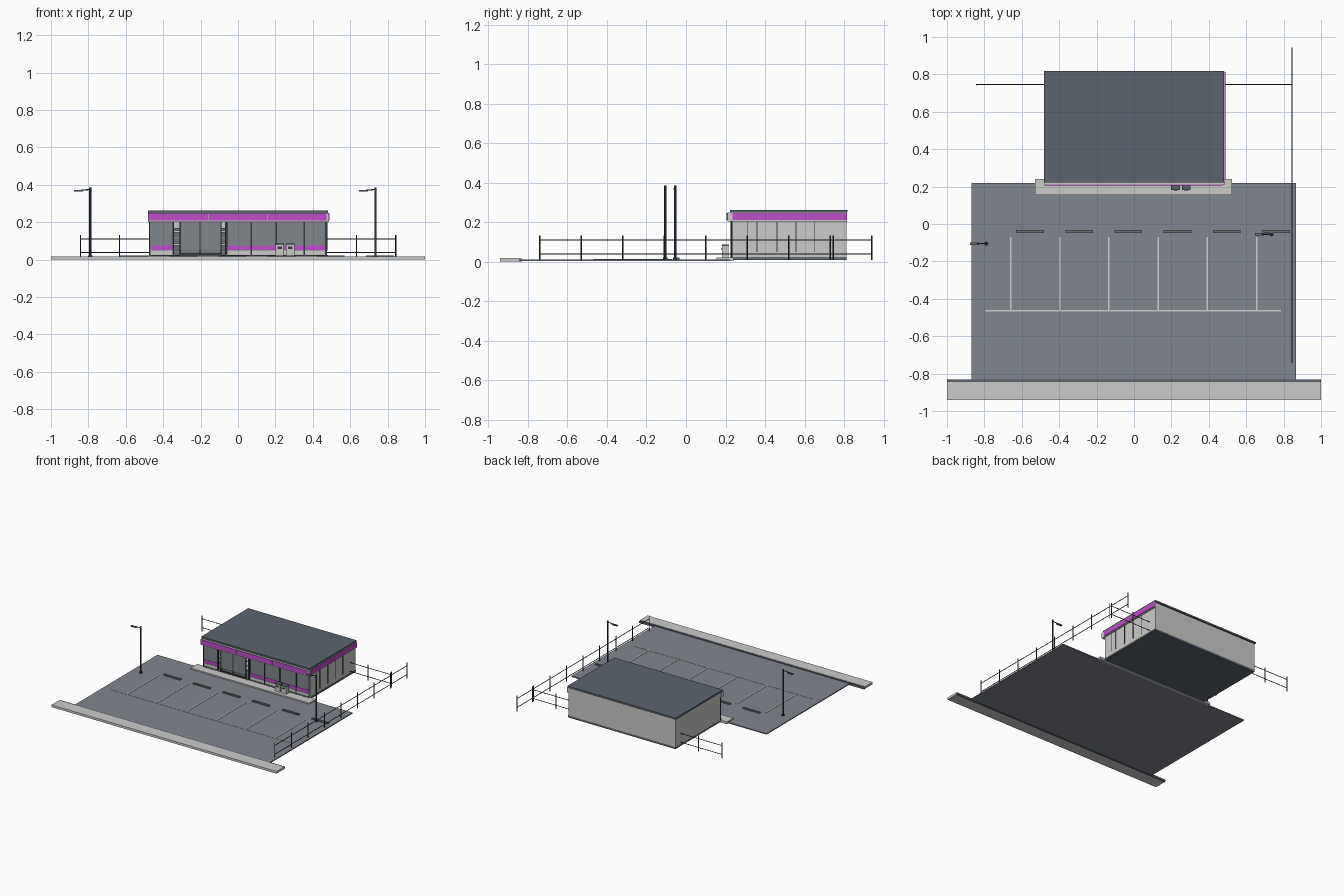
import bpy, bmesh, math
from mathutils import Matrix, Vector

if "Cube" in bpy.data.objects:
    bpy.data.objects.remove(bpy.data.objects["Cube"])


def mat(name, hexa):
    m = bpy.data.materials.new(name)
    lin = []
    for i in (0, 2, 4):
        c = int(hexa[i:i + 2], 16) / 255
        lin.append(c / 12.92 if c <= 0.04045 else ((c + 0.055) / 1.055) ** 2.4)
    m.diffuse_color = (*lin, 1)
    m.use_nodes = True
    m.node_tree.nodes["Principled BSDF"].inputs["Base Color"].default_value = m.diffuse_color
    return m


asphalt = mat("asphalt", "80868D")
concrete = mat("pale_concrete", "CBCCCA")
paint = mat("line_paint", "D2D3D0")
slate = mat("roof_slate", "5C646D")
magenta = mat("magenta", "C04CCB")
dark = mat("dark_metal", "33373C")
glass = mat("grey_glass", "80868C")
steel = mat("mid_grey_metal", "6A6E72")


def boxes(name, material, *spans):
    """One object made of boxes, each given as x0, x1, y0, y1, z0, z1."""
    bm = bmesh.new()
    for x0, x1, y0, y1, z0, z1 in spans:
        mtx = Matrix.Translation(((x0 + x1) / 2, (y0 + y1) / 2, (z0 + z1) / 2))
        mtx = mtx @ Matrix.Diagonal((x1 - x0, y1 - y0, z1 - z0, 1))
        bmesh.ops.create_cube(bm, size=1, matrix=mtx)
    me = bpy.data.meshes.new(name)
    bm.to_mesh(me)
    bm.free()
    ob = bpy.data.objects.new(name, me)
    bpy.context.collection.objects.link(ob)
    me.materials.append(material)
    return ob


def rods(name, material, segs, sides=8):
    """Round bars, each given as start, end, radius."""
    bm = bmesh.new()
    for a, b, r in segs:
        a, b = Vector(a), Vector(b)
        d = b - a
        mtx = Matrix.Translation((a + b) / 2) @ d.to_track_quat('Z', 'Y').to_matrix().to_4x4()
        bmesh.ops.create_cone(bm, cap_ends=True, segments=sides, radius1=r, radius2=r,
                              depth=d.length, matrix=mtx)
    me = bpy.data.meshes.new(name)
    bm.to_mesh(me)
    bm.free()
    ob = bpy.data.objects.new(name, me)
    bpy.context.collection.objects.link(ob)
    me.materials.append(material)
    bpy.context.view_layer.objects.active = ob
    ob.select_set(True)
    bpy.ops.object.shade_smooth_by_angle(angle=math.radians(50))
    ob.select_set(False)


# Parking lot, street pavement and gutter
boxes("parking_lot", asphalt, (-0.87, 0.865, -0.84, 0.22, 0.004, 0.012))
boxes("street_pavement", concrete, (-1, 1, -0.94, -0.845, 0, 0.018))
boxes("kerb_gutter", slate, (-1, 1, -0.845, -0.832, 0, 0.016))

# Bay markings and wheel stops
bays = [-0.66 + 0.263 * i for i in range(6)]
boxes("bay_lines", paint, (-0.795, 0.785, -0.468, -0.461, 0.012, 0.0145),
      *[(x - 0.004, x + 0.004, -0.464, -0.07, 0.012, 0.0145) for x in bays])
boxes("wheel_stops", steel,
      *[(x + 0.03, x + 0.178, -0.047, -0.032, 0.012, 0.022) for x in bays])

# Shop base and walkway
boxes("walkway", concrete, (-0.53, 0.525, 0.155, 0.24, 0.004, 0.022))
boxes("shop_floor", slate, (-0.475, 0.475, 0.225, 0.812, 0.008, 0.024))

# Shop shell and roof
boxes("shop_walls", concrete,
      (-0.476, 0.476, 0.8, 0.812, 0.024, 0.25),
      (-0.476, -0.464, 0.235, 0.8, 0.024, 0.25),
      (0.464, 0.476, 0.235, 0.8, 0.024, 0.25),
      (-0.464, 0.464, 0.235, 0.247, 0.2, 0.25))
boxes("roof", slate, (-0.482, 0.482, 0.222, 0.818, 0.25, 0.262))
boxes("roof_edge", dark, (-0.48, 0.48, 0.224, 0.816, 0.246, 0.25))

# Fascia band on the front and right side
boxes("fascia_box", concrete, (-0.48, 0.486, 0.21, 0.235, 0.202, 0.248),
      (0.476, 0.484, 0.235, 0.815, 0.204, 0.248))
boxes("fascia_band", magenta, (-0.479, 0.473, 0.205, 0.21, 0.21, 0.247),
      (0.484, 0.488, 0.236, 0.814, 0.21, 0.247))
boxes("fascia_seams", concrete,
      *[(x - 0.0015, x + 0.0015, 0.204, 0.205, 0.21, 0.247) for x in (-0.16, 0.16)])

# Front glazing, with open gaps on both sides of the sliding door
bars = [-0.472, -0.347, -0.06, 0.07, 0.205, 0.353, 0.468]
panes = [p for p in zip(bars, bars[1:]) if p[0] != -0.347]
boxes("front_panes", glass, *[(a, b, 0.238, 0.244, 0.024, 0.203) for a, b in panes])
boxes("sliding_door_panes", glass, (-0.31, -0.09, 0.228, 0.234, 0.05, 0.203))
boxes("sliding_door_frame", dark, (-0.313, -0.306, 0.226, 0.236, 0.024, 0.203),
      (-0.094, -0.088, 0.226, 0.236, 0.024, 0.203),
      (-0.205, -0.2, 0.226, 0.236, 0.024, 0.203),
      (-0.313, -0.088, 0.226, 0.236, 0.024, 0.034))
boxes("window_bars", dark,
      *[(x - 0.004, x + 0.004, 0.233, 0.247, 0.024, 0.203) for x in bars])
boxes("door_post", dark, (-0.07, -0.056, 0.228, 0.247, 0.024, 0.203))
boxes("window_stripe", magenta,
      *[(a + 0.004, b - 0.004, 0.235, 0.238, 0.052, 0.076) for a, b in panes])
boxes("window_sill", concrete,
      *[(a + 0.004, b - 0.004, 0.234, 0.238, 0.026, 0.05) for a, b in panes])

# Wall panel joints on the right side
boxes("side_joints", dark,
      *[(0.476, 0.479, y - 0.002, y + 0.002, 0.05, 0.203)
        for y in (0.31, 0.36, 0.46, 0.557, 0.652)])
boxes("base_trim", steel, (0.476, 0.48, 0.235, 0.812, 0.012, 0.024))

# Shelving behind the door
boxes("shelf_boards", concrete,
      *[(-0.4, 0.1, 0.32, 0.37, z, z + 0.01) for z in (0.04, 0.075, 0.11, 0.145)])
boxes("shelf_back", steel, (-0.4, 0.1, 0.37, 0.376, 0.024, 0.17))

# Waste bins
for i, x in enumerate((0.2, 0.257)):
    boxes(f"bin_body_{i}", concrete, (x, x + 0.044, 0.182, 0.216, 0.022, 0.078))
    boxes(f"bin_lid_{i}", slate, (x - 0.001, x + 0.045, 0.181, 0.217, 0.078, 0.086))
    boxes(f"bin_slot_{i}", dark, (x + 0.01, x + 0.034, 0.18, 0.182, 0.058, 0.07))

# Lamp posts with an arm to the left
for i, (x, y) in enumerate(((-0.79, -0.105), (0.735, -0.055))):
    rods(f"lamp_post_{i}", dark, [((x, y, 0.01), (x, y, 0.385), 0.006),
                                  ((x, y, 0.01), (x, y, 0.022), 0.011),
                                  ((x, y, 0.375), (x - 0.05, y, 0.371), 0.003)])
    boxes(f"lamp_head_{i}", steel, (x - 0.088, x - 0.04, y - 0.007, y + 0.007, 0.364, 0.372))


# Fences: posts with two rails
def fence(name, a, b, posts):
    a, b = Vector(a), Vector(b)
    segs = [(p, p + Vector((0, 0, 0.125)), 0.0035) for p in posts]
    for z in (0.038, 0.109):
        up = Vector((0, 0, z))
        segs.append((a + up, b + up, 0.0027))
    rods(name, dark, segs, 6)


fence("side_fence", (0.845, -0.74, 0), (0.845, 0.94, 0),
      [Vector((0.845, -0.74 + 0.21 * i, 0.008)) for i in range(9)])
for side, label in ((-1, "left"), (1, "right")):
    fence(f"back_fence_{label}", (side * 0.845, 0.745, 0), (side * 0.476, 0.745, 0),
          [Vector((side * x, 0.745, 0.008)) for x in (0.843, 0.633)])
